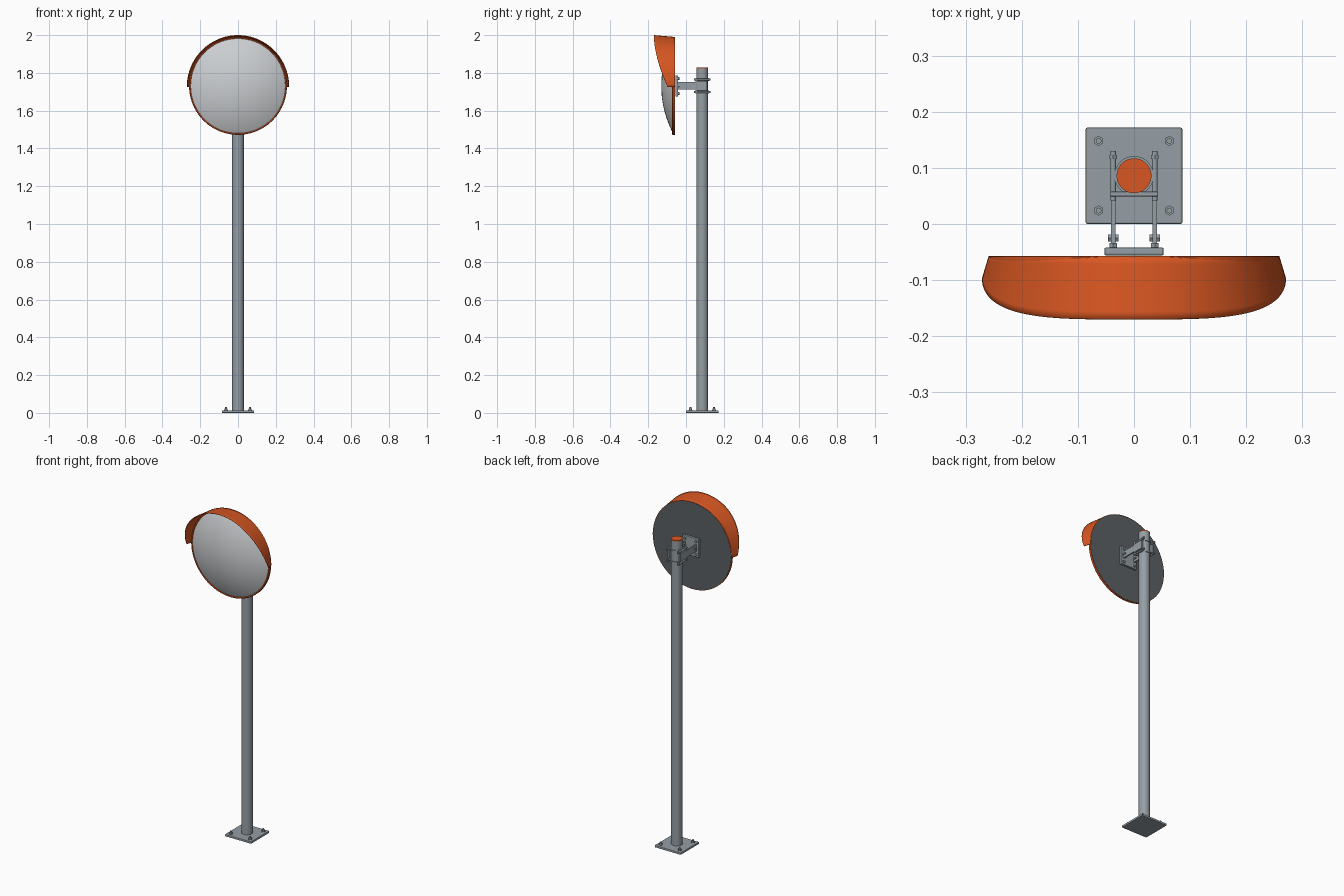
import bpy, bmesh, math
from mathutils import Vector

if "Cube" in bpy.data.objects:
    bpy.data.objects.remove(bpy.data.objects["Cube"])


def material(name, rgb):
    m = bpy.data.materials.new(name)
    m.diffuse_color = (*rgb, 1)
    m.use_nodes = True
    m.node_tree.nodes["Principled BSDF"].inputs["Base Color"].default_value = m.diffuse_color
    return m


STEEL = material("galvanised grey", (0.30, 0.345, 0.375))
ORANGE = material("safety orange", (0.69, 0.095, 0.016))
MIRROR = material("mirror silver", (0.60, 0.62, 0.64))
BACK = material("dark backing grey", (0.105, 0.118, 0.13))

CZ = 1.731      # mirror centre height
PY = 0.086      # pole centre depth
PR = 0.031      # pole radius


def finish(bm, name, mat, smooth=True):
    bmesh.ops.recalc_face_normals(bm, faces=bm.faces)
    me = bpy.data.meshes.new(name)
    bm.to_mesh(me)
    bm.free()
    me.materials.append(mat)
    ob = bpy.data.objects.new(name, me)
    bpy.context.collection.objects.link(ob)
    if smooth:
        bpy.ops.object.select_all(action='DESELECT')
        ob.select_set(True)
        bpy.context.view_layer.objects.active = ob
        bpy.ops.object.shade_smooth_by_angle(angle=math.radians(35))
    return ob


def box(name, x, y, z, mat=STEEL, bevel=0.0):
    """Box given by its x, y and z ranges."""
    bm = bmesh.new()
    bmesh.ops.create_cube(bm, size=1)
    for v in bm.verts:
        v.co = Vector([r[0] if c < 0 else r[1] for c, r in zip(v.co, (x, y, z))])
    ob = finish(bm, name, mat, False)
    if bevel:
        mod = ob.modifiers.new("bevel", 'BEVEL')
        mod.width, mod.segments = bevel, 2
    return ob


def rod(name, a, b, r, mat=STEEL, sides=16):
    """Cylinder from point a to point b."""
    a, b = Vector(a), Vector(b)
    bm = bmesh.new()
    bmesh.ops.create_cone(bm, cap_ends=True, segments=sides, radius1=r, radius2=r,
                          depth=(b - a).length)
    q = (b - a).to_track_quat('Z', 'Y')
    for v in bm.verts:
        v.co = q @ v.co + (a + b) / 2
    return finish(bm, name, mat)


def lathe_y(name, profile, mat, sides=96):
    """Revolve (radius, y) points round the mirror axis."""
    bm = bmesh.new()
    rings = []
    for r, y in profile:
        n = 1 if r == 0 else sides
        rings.append([bm.verts.new((r * math.cos(2 * math.pi * i / sides), y,
                                    CZ + r * math.sin(2 * math.pi * i / sides)))
                      for i in range(n)])
    for p, q in zip(rings, rings[1:]):
        for i in range(sides):
            j = (i + 1) % sides
            vs = [p[i % len(p)], p[j % len(p)], q[j % len(q)], q[i % len(q)]]
            bm.faces.new(list(dict.fromkeys(vs)))
    return finish(bm, name, mat)


# Pole with coloured top cap
rod("pole", (0, PY, 0.005), (0, PY, 1.822), PR, sides=48)
rod("pole_cap", (0, PY, 1.822), (0, PY, 1.828), PR, ORANGE, 48)

# Base plate with anchor bolts
box("base_plate", (-0.086, 0.086), (0, 0.172), (0, 0.013), bevel=0.003)
for sx in (-1, 1):
    for sy in (-1, 1):
        x, y = sx * 0.063, PY + sy * 0.062
        rod("anchor_washer", (x, y, 0.012), (x, y, 0.015), 0.011)
        rod("anchor_nut", (x, y, 0.015), (x, y, 0.023), 0.009, sides=6)
        rod("anchor_stud", (x, y, 0.02), (x, y, 0.030), 0.005)

# Domed mirror, orange rim and dark back
R, H = 0.252, 0.063
S = (R * R + H * H) / (2 * H)
dome = []
for i in range(17):
    r = R * math.sin(math.pi / 2 * i / 16)
    dome.append((r, -0.068 - H + S - math.sqrt(S * S - r * r)))
lathe_y("mirror_dome", dome, MIRROR)
lathe_y("mirror_rim", [(0.250, -0.066), (0.251, -0.072), (0.256, -0.073),
                       (0.259, -0.070), (0.259, -0.058), (0.254, -0.058)], ORANGE)
lathe_y("mirror_back", [(0, -0.060), (0.2, -0.060), (0.256, -0.060), (0.256, -0.057),
                        (0.2, -0.057), (0, -0.057)], BACK)

# Flared sun hood over the upper half, deepest at the top
bm = bmesh.new()
N, M = 64, 8
grid = []
for i in range(N + 1):
    t = math.pi * i / N
    s, c = max(0.0, math.sin(t)), math.cos(t)
    front = -0.097 - 0.073 * (1 - (1 - s) ** 1.7)
    row = []
    for j in range(M + 1):
        f = j / M
        row.append(bm.verts.new(((0.259 + 0.012 * f) * c, -0.057 + (front + 0.057) * f,
                                 CZ - 0.005 * (1 - s) + (0.259 + 0.010 * f) * s)))
    grid.append(row)
for a, b in zip(grid, grid[1:]):
    for j in range(M):
        bm.faces.new((a[j], a[j + 1], b[j + 1], b[j]))
hood = finish(bm, "sun_hood", ORANGE)
centre = Vector((0, -0.1, CZ))
if hood.data.polygons[N * M // 2].normal.dot(hood.data.polygons[N * M // 2].center - centre) < 0:
    hood.data.flip_normals()
mod = hood.modifiers.new("thickness", 'SOLIDIFY')
mod.thickness, mod.offset = 0.003, -1

# Mounting plate behind the mirror with corner bolts
box("mounting_plate", (-0.053, 0.053), (-0.056, -0.042), (CZ - 0.056, CZ + 0.056), bevel=0.003)
for sx in (-1, 1):
    for sz in (-1, 0, 1):
        x, z = sx * 0.037, CZ + sz * 0.04
        rod("plate_nut", (x, -0.043, z), (x, -0.034, z), 0.008, sides=6)

# Bracket arms, pivot bolts and clamp bolts on both sides
for sx in (-1, 1):
    x = sx * 0.037
    box("bracket_arm", (x - 0.004, x + 0.004), (-0.043, 0.054), (CZ - 0.018, CZ + 0.022))
    rod("pivot_bolt", (x - 0.009, -0.025, CZ + 0.002), (x + 0.009, -0.025, CZ + 0.002),
        0.007, sides=6)
    box("clamp_flange", (x - 0.005, x + 0.005), (0.05, 0.112), (CZ - 0.024, CZ + 0.026))
    for dz in (-0.033, 0.035):
        rod("clamp_bolt", (x, 0.042, CZ + dz), (x, 0.13, CZ + dz), 0.005)
        rod("clamp_nut", (x, 0.116, CZ + dz), (x, 0.123, CZ + dz), 0.008, sides=6)

# Clamp plate and the two bands gripping the pole
box("clamp_plate", (-0.043, 0.043), (0.049, 0.058), (CZ - 0.040, CZ + 0.042), bevel=0.002)
for dz in (-0.033, 0.035):
    bm = bmesh.new()
    bmesh.ops.create_cone(bm, cap_ends=True, segments=48, radius1=PR + 0.004,
                          radius2=PR + 0.004, depth=0.010)
    bmesh.ops.translate(bm, verts=bm.verts, vec=(0, PY, CZ + dz))
    finish(bm, "clamp_band", STEEL)
